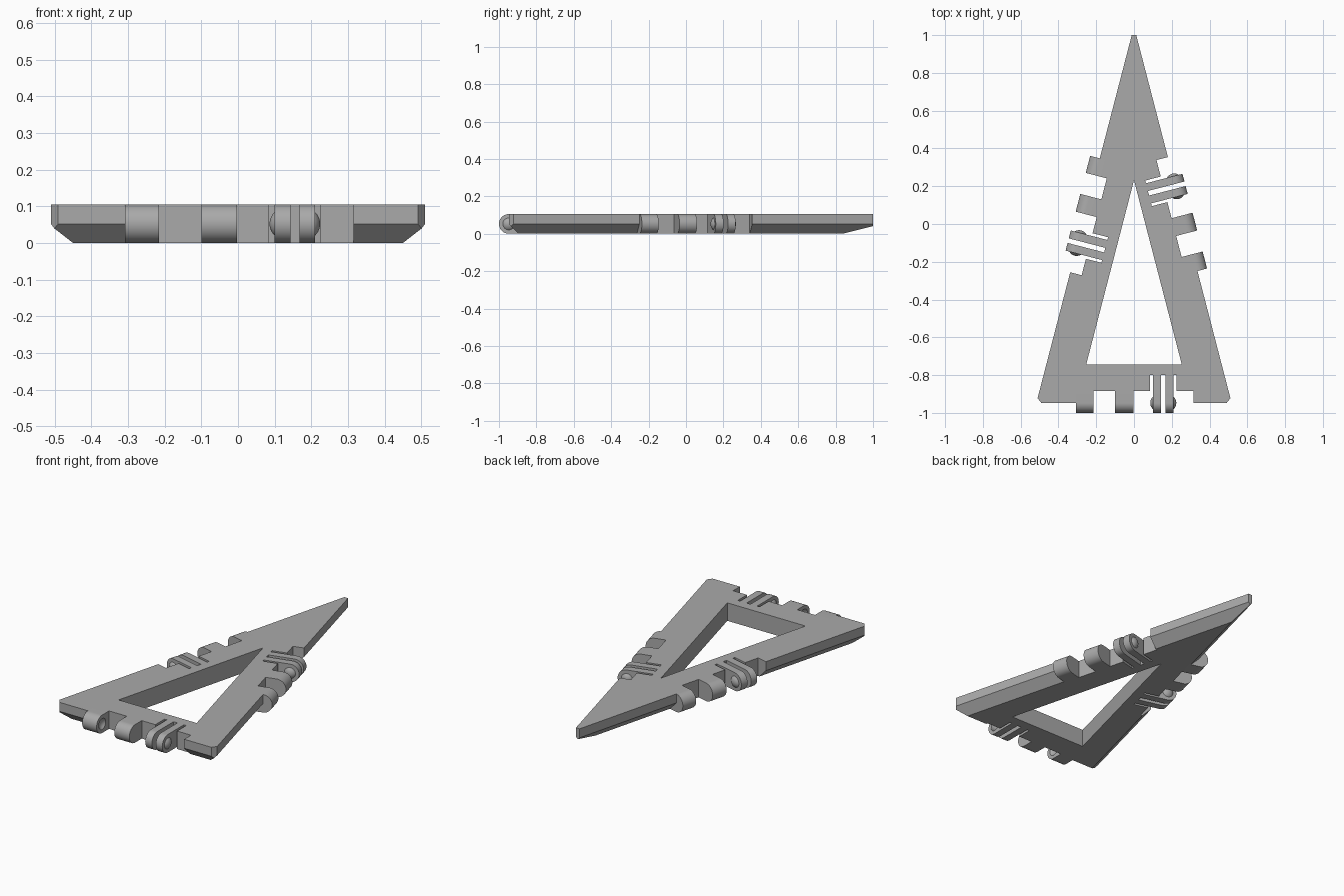
import bpy
import bmesh
from math import cos, sin, pi
from mathutils import Matrix, Vector

default = bpy.data.objects.get("Cube")
if default:
    bpy.data.objects.remove(default)

H = 0.105                # plate thickness
R = H / 2                # hinge radius and chamfer size
BASE = -1 + R            # front edge line
SLOPE = 0.2594           # side edge run over rise
APEX = 1.046             # sharp apex before the tip is cut flat
HALF = (APEX - BASE) * SLOPE
CORNERS = [Vector((-HALF, BASE, 0)), Vector((HALF, BASE, 0)), Vector((0, APEX, 0))]
SIDE_LEN = (CORNERS[2] - CORNERS[1]).length
INRADIUS = HALF * (APEX - BASE) / (HALF + SIDE_LEN)
CENTRE = Vector((0, BASE + INRADIUS, 0))
NOTCH, SLOT = 0.0625, 0.1475   # cut depths measured from the edge

grey = bpy.data.materials.new("plain_grey")
grey.use_nodes = True
grey.diffuse_color = (0.4, 0.4, 0.4, 1)
grey.node_tree.nodes["Principled BSDF"].inputs["Base Color"].default_value = (0.4, 0.4, 0.4, 1)


def finish(name, bm, matrix=Matrix()):
    bm.transform(matrix)
    bmesh.ops.recalc_face_normals(bm, faces=bm.faces)
    mesh = bpy.data.meshes.new(name)
    bm.to_mesh(mesh)
    bm.free()
    mesh.materials.append(grey)
    obj = bpy.data.objects.new(name, mesh)
    bpy.context.collection.objects.link(obj)
    return obj


def loft(bm, rings):
    """Skin a stack of matching rings and cap both ends."""
    rows = [[bm.verts.new(p) for p in ring] for ring in rings]
    n = len(rows[0])
    for a, b in zip(rows, rows[1:]):
        for i in range(n):
            j = (i + 1) % n
            bm.faces.new((a[i], a[j], b[j], b[i]))
    bm.faces.new(rows[0])
    bm.faces.new(rows[-1])


def triangle(inset, z):
    scale = 1 - inset / INRADIUS
    return [CENTRE + (c - CENTRE) * scale + Vector((0, 0, z)) for c in CORNERS]


def box(x0, x1, depth, matrix):
    bm = bmesh.new()
    loft(bm, [[(x, -0.2, z) for x, z in ((x0, -0.1), (x1, -0.1), (x1, 0.2), (x0, 0.2))],
              [(x, depth, z) for x, z in ((x0, -0.1), (x1, -0.1), (x1, 0.2), (x0, 0.2))]])
    return finish("cutter", bm, matrix)


def cut(obj, cutter):
    cutter.hide_render = True
    mod = obj.modifiers.new("cut", 'BOOLEAN')
    mod.operation = 'DIFFERENCE'
    mod.solver = 'EXACT'
    mod.object = cutter
    bpy.context.view_layer.objects.active = obj
    bpy.ops.object.modifier_apply(modifier=mod.name)
    bpy.data.objects.remove(cutter)


def knuckle(name, x0, x1, matrix):
    """Hinge lug with a half-round outer end."""
    arc = [(-R * sin(pi * i / 24), R - R * cos(pi * i / 24)) for i in range(25)]
    profile = arc + [(NOTCH, H), (NOTCH, 0)]
    bm = bmesh.new()
    loft(bm, [[(x, y, z) for y, z in profile] for x in (x0, x1)])
    return finish(name, bm, matrix)


CAP_R, CAP_H = 0.032, 0.014
BALL = (CAP_R ** 2 + CAP_H ** 2) / (2 * CAP_H)


def ball(x):
    bm = bmesh.new()
    bmesh.ops.create_uvsphere(bm, u_segments=32, v_segments=20, radius=BALL,
                              matrix=Matrix.Translation((x, 0, R)) @ Matrix.Rotation(pi / 2, 4, 'Y'))
    return bm


def bump(name, x, way, matrix):
    """Shallow dome standing on the face at x, pointing along way."""
    bm = ball(x + way * (CAP_H - BALL))
    bmesh.ops.bisect_plane(bm, geom=bm.verts[:] + bm.edges[:] + bm.faces[:],
                           plane_co=(x, 0, 0), plane_no=(way, 0, 0), clear_inner=True)
    return finish(name, bm, matrix)


# Frame: chamfered triangular plate with its three points cut off
bm = bmesh.new()
loft(bm, [triangle(R, 0), triangle(0, R), triangle(0, H)])
for corner, trim in zip(CORNERS, (0.021, 0.021, APEX - 1)):
    out = (corner - CENTRE).normalized()
    res = bmesh.ops.bisect_plane(bm, geom=bm.verts[:] + bm.edges[:] + bm.faces[:],
                                 plane_co=corner - out * trim, plane_no=out, clear_outer=True)
    bmesh.ops.holes_fill(bm, edges=[e for e in bm.edges if e.is_boundary])
frame = finish("triangle_frame", bm)

# Triangular opening
bm = bmesh.new()
loft(bm, [triangle(0.2045, -0.1), triangle(0.2045, 0.2)])
cut(frame, finish("cutter", bm))

# One hinge set centred on each edge
parts = [frame]
for side, i in (("front", 0), ("left", 1), ("right", 2)):
    a, b = CORNERS[i], CORNERS[(i + 1) % 3]
    along = (b - a).normalized()
    inward = Vector((0, 0, 1)).cross(along)
    m = Matrix((along, inward, (0, 0, 1))).transposed().to_4x4()
    m.translation = (a + b) / 2

    # Notch and the slots that free the two clip fingers
    cut(frame, box(-0.308, 0.315, NOTCH, m))
    for x0, x1 in ((0.085, 0.1), (0.143, 0.168), (0.21, 0.225)):
        cut(frame, box(x0, x1, SLOT, m))

    # Socket lugs with facing dimples
    for tag, x0, x1, face, way in (("outer", -0.308, -0.215, -0.215, 1),
                                   ("middle", -0.1, -0.003, -0.1, -1)):
        lug = knuckle(f"{side}_{tag}_socket_lug", x0, x1, m)
        cut(lug, finish("cutter", ball(face + way * (BALL - CAP_H)), m))
        parts.append(lug)

    # Clip fingers with domes on their outer faces
    for tag, x0, x1, face, way in (("first", 0.1, 0.143, 0.1, -1),
                                   ("second", 0.168, 0.21, 0.21, 1)):
        parts.append(knuckle(f"{side}_{tag}_clip_finger", x0, x1, m))
        parts.append(bump(f"{side}_{tag}_clip_dome", face, way, m))

# Smooth the round parts, keep edges sharp
bpy.ops.object.select_all(action='DESELECT')
for obj in parts:
    obj.select_set(True)
bpy.context.view_layer.objects.active = frame
bpy.ops.object.shade_smooth_by_angle(angle=pi / 6)
